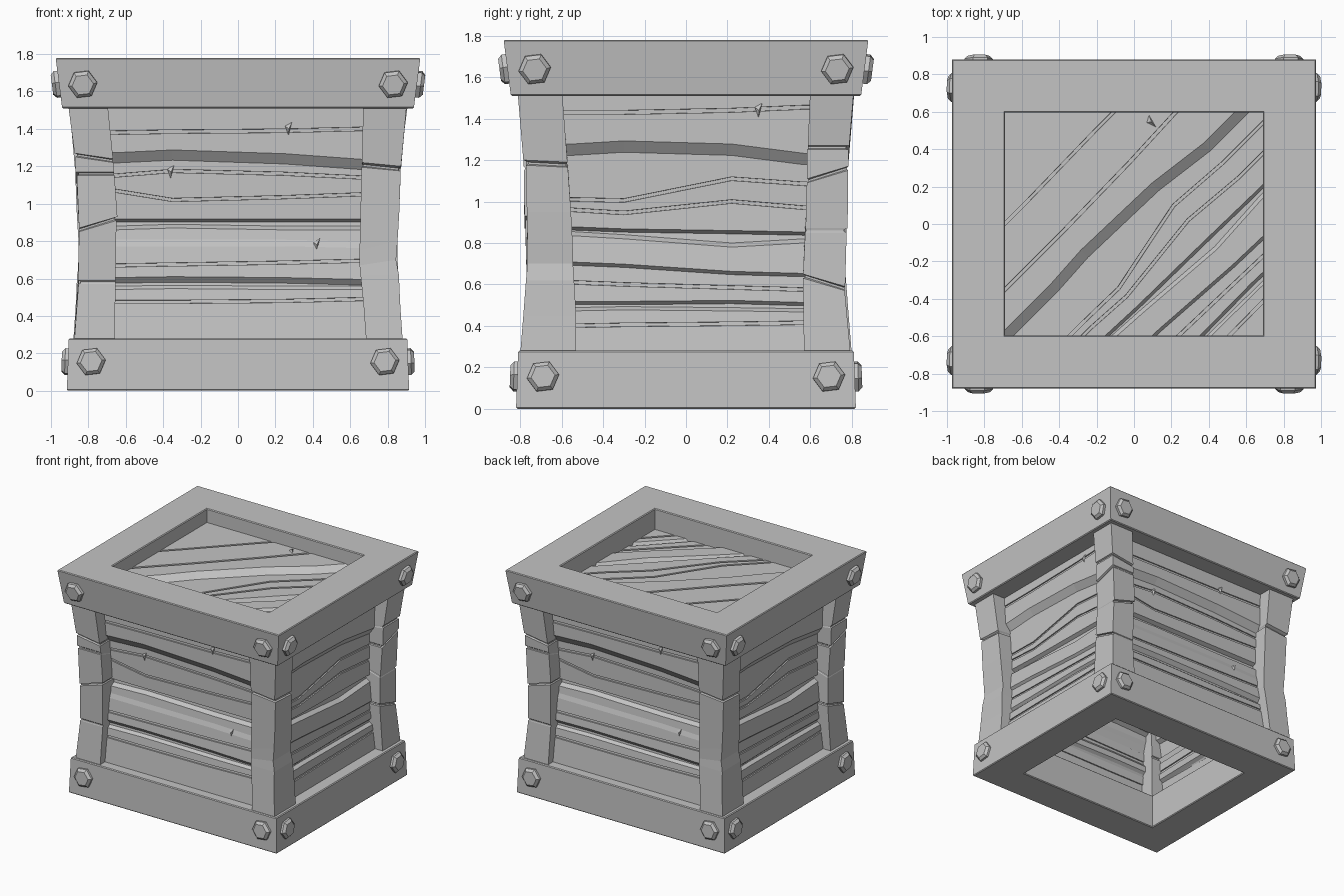
import bpy, bmesh, math
from mathutils import Matrix, Vector

if "Cube" in bpy.data.objects:
    bpy.data.objects.remove(bpy.data.objects["Cube"])

grey = bpy.data.materials.new("worn_grey")
grey.diffuse_color = (0.55, 0.55, 0.55, 1)
grey.use_nodes = True
grey.node_tree.nodes["Principled BSDF"].inputs["Base Color"].default_value = grey.diffuse_color


def finish(bm, name, bevel=0):
    mesh = bpy.data.meshes.new(name)
    bm.to_mesh(mesh)
    bm.free()
    mesh.materials.append(grey)
    ob = bpy.data.objects.new(name, mesh)
    bpy.context.collection.objects.link(ob)
    if bevel:
        mod = ob.modifiers.new("bevel", 'BEVEL')
        mod.width, mod.segments, mod.limit_method = bevel, 1, 'ANGLE'
    return ob


# Mitred frames of four boards, flaring slightly at the top one
def frame(name, z0, z1, low, high, inner):
    def rect(h, z):
        return [(sx * h[0], sy * h[1], z) for sx, sy in ((-1, -1), (1, -1), (1, 1), (-1, 1))]
    rings = [rect(low, z0), rect(high, z1), rect(inner, z1), rect(inner, z0)]
    bm = bmesh.new()
    for i in range(4):
        j = (i + 1) % 4
        a = [bm.verts.new(r[i]) for r in rings]
        b = [bm.verts.new(r[j]) for r in rings]
        for k in range(4):
            m = (k + 1) % 4
            bm.faces.new((a[k], b[k], b[m], a[m]))
    finish(bm, name, 0.006)


frame("bottom_frame", 0, 0.28, (0.915, 0.82), (0.905, 0.81), (0.635, 0.54))
frame("top_frame", 1.51, 1.78, (0.94, 0.845), (0.975, 0.88), (0.69, 0.595))


# Cracked corner posts: z, tilt along the front, tilt along the side,
# outer x, inner x, outer y, inner y
def post(name, sx, sy, rows):
    bm = bmesh.new()
    rings = []
    for z, tf, ts, xo, xi, yo, yi in rows:
        rings.append([bm.verts.new((sx * x, sy * y, h)) for x, y, h in
                      ((xi, yo, z + tf), (xo, yo, z), (xo, yi, z + ts), (xi, yi, z + tf + ts))])
    for a, b in zip(rings, rings[1:]):
        for i in range(4):
            j = (i + 1) % 4
            bm.faces.new((a[i], a[j], b[j], b[i]))
    bm.faces.new(rings[0][::-1])
    bm.faces.new(rings[-1])
    bmesh.ops.recalc_face_normals(bm, faces=bm.faces)
    finish(bm, name)


POST_A = [(.20, 0, 0, .885, .69, .805, .53), (.45, 0, 0, .868, .672, .785, .53),
          (.62, 0, 0, .86, .655, .772, .54), (.70, -.03, 0, .845, .65, .765, .545),
          (.80, -.05, 0, .853, .65, .765, .547), (.95, 0, 0, .862, .655, .768, .555),
          (1.175, .02, -.01, .87, .66, .772, .57), (1.18, .02, -.01, .858, .668, .76, .578),
          (1.19, .02, -.01, .858, .668, .76, .578), (1.20, .02, -.01, .872, .663, .785, .572),
          (1.56, 0, 0, .905, .67, .815, .60)]
POST_B = [(.20, 0, 0, .88, .66, .80, .57), (.57, 0, .06, .853, .655, .766, .565),
          (.575, 0, .06, .842, .655, .764, .573), (.585, 0, .06, .842, .655, .764, .573),
          (.59, 0, .06, .855, .655, .768, .565),
          (.85, .06, 0, .85, .65, .775, .575), (.855, .06, 0, .848, .658, .762, .578),
          (.865, .06, 0, .848, .658, .762, .578), (.87, .06, 0, .85, .645, .78, .577),
          (1.15, 0, -.06, .862, .66, .782, .583), (1.155, 0, -.06, .852, .662, .778, .59),
          (1.165, 0, -.06, .852, .662, .778, .59), (1.17, 0, -.06, .868, .662, .783, .585),
          (1.25, -.03, 0, .87, .665, .785, .585), (1.255, -.03, 0, .862, .672, .772, .588),
          (1.265, -.03, 0, .862, .672, .772, .588), (1.27, -.03, 0, .874, .668, .788, .588),
          (1.56, 0, 0, .912, .70, .812, .60)]
post("front_right_post", 1, -1, POST_A)
post("back_left_post", -1, 1, POST_A)
post("front_left_post", -1, -1, POST_B)
post("back_right_post", 1, 1, POST_B)

# Board seams from top to bottom: heights along the board, width, step inwards
# (a step of None is a narrow groove)
G = None
FRONT = ((-.66, -.35, .25, .66), [
    ((1.38, 1.385, 1.39, 1.40), .02, G), ((1.245, 1.26, 1.24, 1.21), .055, .04),
    ((1.15, 1.175, 1.16, 1.14), .018, G), ((1.07, 1.02, 1.035, 1.05), .018, G),
    ((.91, .91, .91, .91), .016, .03), ((.87, .88, .87, .87), .02, -.03),
    ((.79, .79, .79, .78), .035, -.008), ((.67, .675, .685, .695), .018, G),
    ((.59, .595, .59, .58), .03, .03), ((.55, .555, .55, .55), .018, -.02),
    ((.475, .475, .48, .49), .018, G)])
SIDE = ((-.55, -.3, .22, .57), [
    ((1.68, 1.68, 1.69, 1.69), .018, G), ((1.43, 1.43, 1.44, 1.455), .02, G),
    ((1.25, 1.265, 1.25, 1.205), .055, .04), ((1.01, 1.005, 1.11, 1.085), .018, G),
    ((.96, .945, 1.0, .97), .018, G), ((.87, .86, .852, .845), .016, .03),
    ((.845, .83, .79, .81), .02, -.03), ((.70, .69, .655, .645), .016, .02),
    ((.61, .60, .585, .575), .018, G), ((.51, .51, .515, .505), .016, .02),
    ((.48, .485, .48, .475), .016, -.025), ((.40, .405, .41, .415), .018, G)])


def panel(name, spec, matrix, low, high, nicks, flare=0):
    stations, seams = spec
    us = (-1.1,) + stations + (1.1,)
    rows, d = [((2.5,) * 6, 0)], 0
    for hs, w, step in seams:
        hs = (hs[0],) + hs + (hs[-1],)

        def row(off, depth):
            rows.append(([h + off for h in hs], -depth))
        row(w / 2, d)
        if step is None:
            row(w / 2 - .001, d + .009)
            row(-w / 2 + .001, d + .009)
        else:
            d += step
        row(-w / 2, d)
    rows.append(((.05,) * 6, -d))
    bm = bmesh.new()
    # the boards lean outwards towards the foot
    grid = [[bm.verts.new((u, v, n + flare * max(0, .9 - v))) for u, v in zip(us, vs)]
            for vs, n in rows]
    for a, b in zip(grid, grid[1:]):
        for i in range(5):
            bm.faces.new((a[i], b[i], b[i + 1], a[i + 1]))
    bmesh.ops.transform(bm, matrix=matrix, verts=bm.verts)
    # trim to the opening
    for axis in range(3):
        for lim, s in ((low, -1), (high, 1)):
            no = Vector((0, 0, 0))
            no[axis] = s
            bmesh.ops.bisect_plane(bm, geom=bm.verts[:] + bm.edges[:] + bm.faces[:],
                                   plane_co=lim, plane_no=no, clear_outer=True)
    ob = finish(bm, name)
    mod = ob.modifiers.new("thickness", 'SOLIDIFY')
    mod.thickness, mod.offset = .035, -1
    # little splinters lying on the boards
    for u, v, n in nicks:
        bm = bmesh.new()
        pts = [(-.018, .015, 0), (.0, -.035, 0), (.018, .035, 0), (.002, .0, .016)]
        q = [bm.verts.new(matrix @ Vector((u + x, v + y, n + z))) for x, y, z in pts]
        for f in ((0, 1, 3), (1, 2, 3), (2, 0, 3), (0, 2, 1)):
            bm.faces.new([q[i] for i in f])
        finish(bm, name + "_splinter")


def basis(u, v, n, origin):
    m = Matrix((u, v, n)).transposed().to_4x4()
    m.translation = origin
    return m


turn = Matrix.Rotation(math.pi, 4, 'Z')
front = basis((1, 0, 0), (0, 0, 1), (0, -1, 0), (0, -.70, 0))
right = basis((0, 1, 0), (0, 0, 1), (1, 0, 0), (.79, 0, 0))
r = math.sqrt(.5)
top = basis((r, r, 0), (-r, r, 0), (0, 0, 1), Vector((r, -r, 0)) * 1.19 + Vector((0, 0, 1.67)))
lo, hi = Vector((-.72, -1, .1)), Vector((.72, 1, 1.6))
nicks = [(.27, 1.40, 0), (-.36, 1.17, -.04), (.42, .78, -.02)]
panel("front_boards", FRONT, front, lo, hi, nicks, .12)
panel("back_boards", FRONT, turn @ front, lo, hi, nicks, .12)
lo, hi = Vector((-1, -.64, .1)), Vector((1, .64, 1.6))
panel("right_boards", SIDE, right, lo, hi, [(.35, 1.44, 0)], .12)
panel("left_boards", SIDE, turn @ right, lo, hi, [(.35, 1.44, 0)], .12)
panel("lid_boards", SIDE, top, Vector((-.72, -.62, 1)), Vector((.72, .62, 2)), [(.45, 1.51, 0)])


# Hexagonal bolt heads on both faces of every frame corner
def bolt(name, pos, out, lean):
    bm = bmesh.new()
    rings = []
    for rad, h in ((.078, -.02), (.078, .02), (.058, .038)):
        rings.append([bm.verts.new((rad * math.cos(k * math.pi / 3 + .12),
                                    rad * math.sin(k * math.pi / 3 + .12), h)) for k in range(6)])
    for a, b in zip(rings, rings[1:]):
        for i in range(6):
            j = (i + 1) % 6
            bm.faces.new((a[i], a[j], b[j], b[i]))
    bm.faces.new(rings[-1])
    n = Vector((out[0], out[1], -lean)).normalized()
    u = Vector((0, 0, 1)).cross(n).normalized()
    bmesh.ops.transform(bm, matrix=basis(u, n.cross(u), n, pos), verts=bm.verts)
    finish(bm, name)


for label, z, lean, fx, fy, bx, by in (("top", 1.64, .13, .957, .862, .83, .73),
                                       ("bottom", .155, -.036, .905, .811, .785, .69)):
    for s in (-1, 1):
        for t in (-1, 1):
            bolt(label + "_bolt", (s * bx, t * fy, z), (0, t), lean)
            bolt(label + "_side_bolt", (s * fx, t * by, z), (s, 0), lean)
